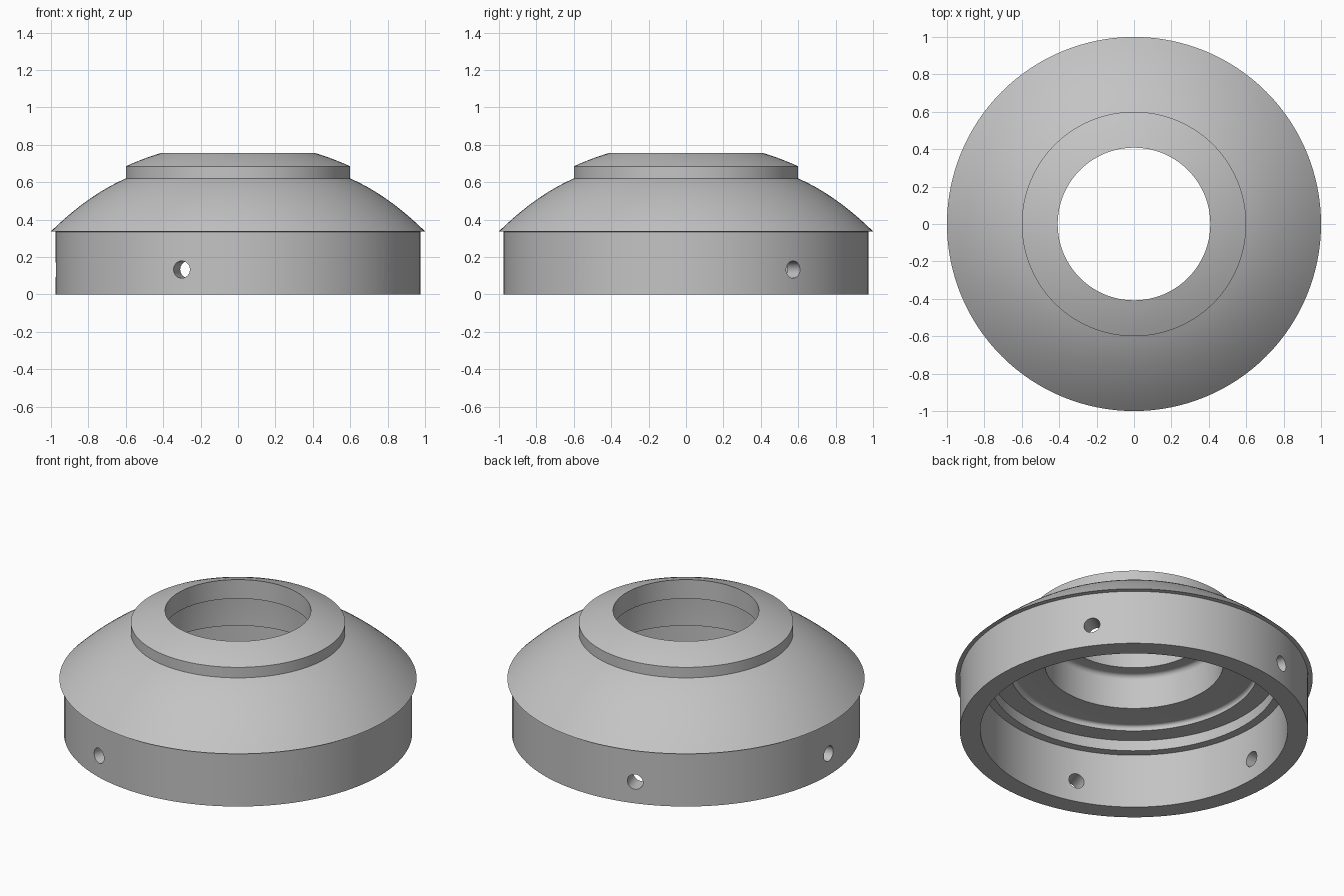
import bpy, bmesh, math

if "Cube" in bpy.data.objects:
    bpy.data.objects.remove(bpy.data.objects["Cube"])

SEGMENTS = 128


def bulged(a, b, bulge, n):
    """Points from a to b on a parabola that rises by bulge in the middle."""
    return [(a[0] + (b[0] - a[0]) * t, a[1] + (b[1] - a[1]) * t + 4 * bulge * t * (1 - t))
            for t in (i / n for i in range(n + 1))]


def fillet(cx, cz, r, n=6):
    """Quarter round from the outer wall up to the ceiling."""
    return [(cx + r * math.cos(i / n * math.pi / 2), cz + r * math.sin(i / n * math.pi / 2))
            for i in range(n + 1)]


def lathe(name, profile):
    """Revolve a closed (radius, z) profile around the z axis."""
    bm = bmesh.new()
    rings = [[bm.verts.new((r * math.cos(a), r * math.sin(a), z)) for r, z in profile]
             for a in (2 * math.pi * i / SEGMENTS for i in range(SEGMENTS))]
    n = len(profile)
    for i in range(SEGMENTS):
        p, q = rings[i], rings[(i + 1) % SEGMENTS]
        for j in range(n):
            k = (j + 1) % n
            bm.faces.new((p[j], q[j], q[k], p[k]))
    bmesh.ops.recalc_face_normals(bm, faces=bm.faces)
    mesh = bpy.data.meshes.new(name)
    bm.to_mesh(mesh)
    bm.free()
    obj = bpy.data.objects.new(name, mesh)
    bpy.context.collection.objects.link(obj)
    return obj


# Closed cross-section: skirt, dome, collar and lip outside, stepped hollow inside
profile = [(0.975, 0), (0.975, 0.335)]
profile += bulged((1.0, 0.337), (0.6, 0.62), 0.027, 16)      # dome
profile += bulged((0.6, 0.685), (0.408, 0.757), 0.004, 5)    # collar and lip
profile += [(0.408, 0.64)]
profile += fillet(0.47, 0.61, 0.03)[::-1]                    # under the lip
profile += [(0.5, 0.43)]                                     # bore
profile += fillet(0.68, 0.41, 0.02)[::-1]                    # ceiling
profile += [(0.70, 0.40), (0.81, 0.40), (0.81, 0.335), (0.86, 0.335), (0.86, 0)]

cover = lathe("domed_cover", profile)
grey = bpy.data.materials.new("grey")
grey.diffuse_color = (0.55, 0.55, 0.55, 1)
grey.use_nodes = True
grey.node_tree.nodes["Principled BSDF"].inputs["Base Color"].default_value = grey.diffuse_color
cover.data.materials.append(grey)

# Five radial screw holes through the skirt
bm = bmesh.new()
for i in range(5):
    a = math.radians(36 + 72 * i)
    made = bmesh.ops.create_cone(bm, cap_ends=True, segments=32, radius1=0.046,
                                 radius2=0.046, depth=0.4)["verts"]
    for v in made:
        x, y, z = v.co
        d = 0.92 + z
        v.co = (d * math.cos(a) - y * math.sin(a), d * math.sin(a) + y * math.cos(a), 0.133 + x)
bmesh.ops.recalc_face_normals(bm, faces=bm.faces)
mesh = bpy.data.meshes.new("hole_cutters")
bm.to_mesh(mesh)
bm.free()
cutters = bpy.data.objects.new("hole_cutters", mesh)
bpy.context.collection.objects.link(cutters)
cutters.hide_render = True
cutters.display_type = 'WIRE'

cut = cover.modifiers.new("screw_holes", 'BOOLEAN')
cut.operation = 'DIFFERENCE'
cut.solver = 'EXACT'
cut.object = cutters
bpy.context.view_layer.objects.active = cover
cover.select_set(True)
bpy.ops.object.modifier_apply(modifier=cut.name)
bpy.data.objects.remove(cutters)
bpy.ops.object.shade_smooth_by_angle(angle=math.radians(30))
